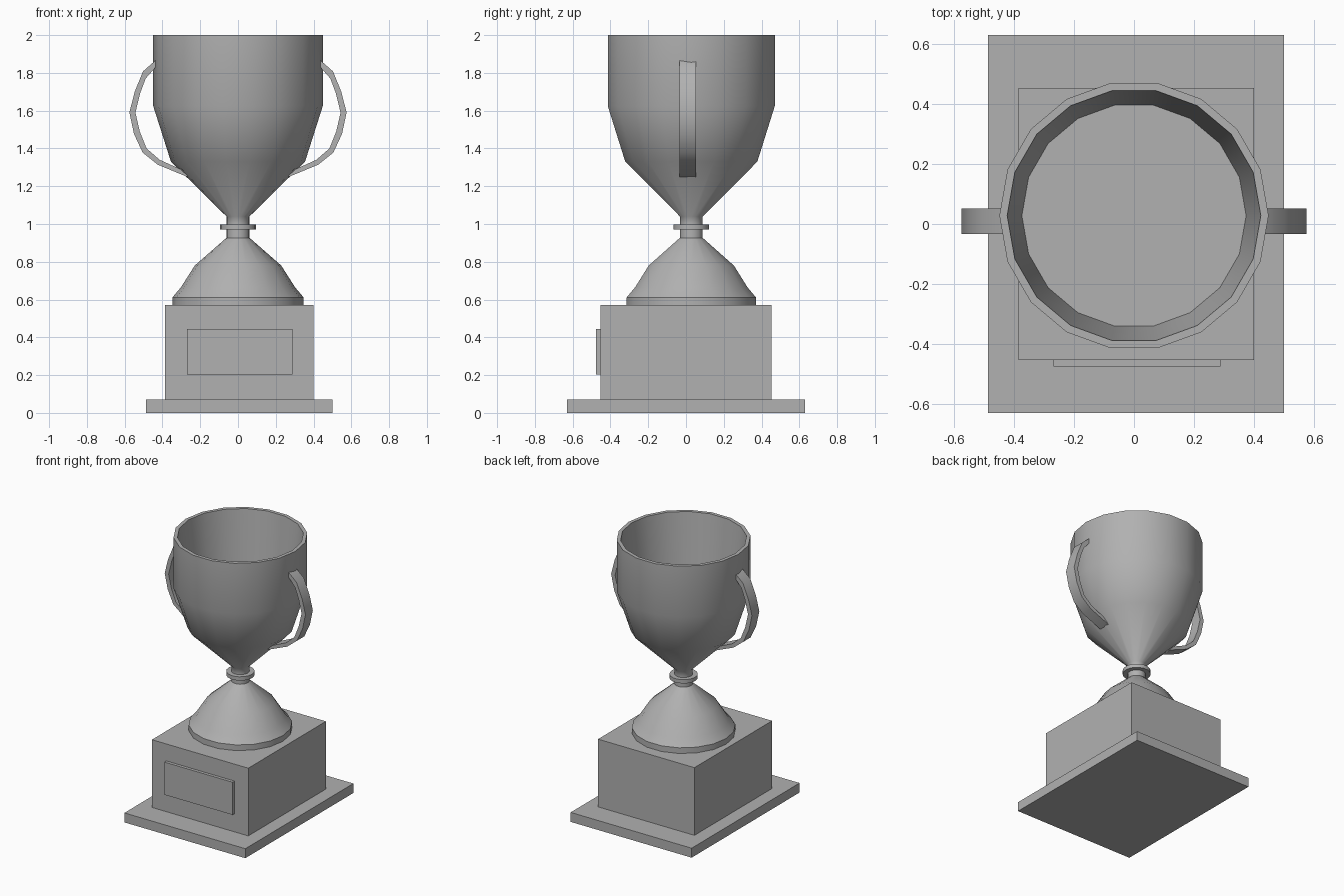
import bpy, bmesh, math

if "Cube" in bpy.data.objects:
    bpy.data.objects.remove(bpy.data.objects["Cube"])

CX, CY = 0.0, 0.028   # axis of the turned parts
SIDES = 18

# Dark grey for every part
grey = bpy.data.materials.new("dark_grey")
grey.diffuse_color = (0.44, 0.44, 0.44, 1)
grey.use_nodes = True
grey.node_tree.nodes["Principled BSDF"].inputs["Base Color"].default_value = grey.diffuse_color


def finish(name, bm, smooth=False):
    bmesh.ops.recalc_face_normals(bm, faces=bm.faces)
    me = bpy.data.meshes.new(name)
    bm.to_mesh(me)
    bm.free()
    me.materials.append(grey)
    ob = bpy.data.objects.new(name, me)
    bpy.context.collection.objects.link(ob)
    if smooth:
        bpy.ops.object.select_all(action='DESELECT')
        ob.select_set(True)
        bpy.context.view_layer.objects.active = ob
        bpy.ops.object.shade_smooth_by_angle(angle=math.radians(47))
    return ob


def box(name, x, y, z):
    bm = bmesh.new()
    bmesh.ops.create_cube(bm, size=1)
    for v in bm.verts:
        v.co = [lo + (c + 0.5) * (hi - lo) for c, (lo, hi) in zip(v.co, (x, y, z))]
    return finish(name, bm)


def skin(bm, rings):
    """Join consecutive vertex rings and cap both ends."""
    n = len(rings[0])
    for a, b in zip(rings, rings[1:]):
        for i in range(n):
            j = (i + 1) % n
            bm.faces.new((a[i], a[j], b[j], b[i]))
    bm.faces.new(rings[0])
    bm.faces.new(rings[-1])


def lathe(name, profile):
    """Turn a list of (radius, z) points."""
    bm = bmesh.new()
    skin(bm, [[bm.verts.new((CX + r * math.cos(math.tau * i / SIDES),
                             CY + r * math.sin(math.tau * i / SIDES), z))
               for i in range(SIDES)] for r, z in profile])
    return finish(name, bm, True)


def handle(name, side):
    """Flat strap following matching outer and inner outlines."""
    outer = [(0.436, 1.867), (0.503, 1.808), (0.547, 1.70), (0.575, 1.59),
             (0.551, 1.478), (0.505, 1.378), (0.425, 1.314), (0.27, 1.25)]
    inner = [(0.436, 1.83), (0.489, 1.77), (0.517, 1.695), (0.543, 1.59),
             (0.520, 1.49), (0.484, 1.40), (0.415, 1.34), (0.26, 1.27)]
    bm = bmesh.new()
    skin(bm, [[bm.verts.new((side * p[0], y, p[1]))
               for p, y in ((o, -0.034), (o, 0.052), (n, 0.052), (n, -0.034))]
              for o, n in zip(outer, inner)])
    return finish(name, bm, True)


# Plinth with name plate
box("base_slab", (-0.487, 0.501), (-0.63, 0.63), (0, 0.07))
box("plinth", (-0.386, 0.401), (-0.453, 0.453), (0.07, 0.57))
box("plaque", (-0.269, 0.289), (-0.476, -0.45), (0.204, 0.445))

# Turned foot
lathe("foot_disc", [(0.347, 0.57), (0.347, 0.612)])
lathe("foot", [(0.347, 0.612), (0.302, 0.665), (0.229, 0.78), (0.061, 0.927), (0.061, 0.97)])

# Stem ring
lathe("stem_ring", [(0.095, 0.97), (0.095, 0.998)])

# Hollow cup
lathe("cup", [(0.061, 0.998), (0.061, 1.04), (0.355, 1.33), (0.449, 1.625),
              (0.449, 2.0), (0.423, 2.0), (0.374, 1.52)])

# Handles, mirrored
handle("handle_right", 1)
handle("handle_left", -1)
